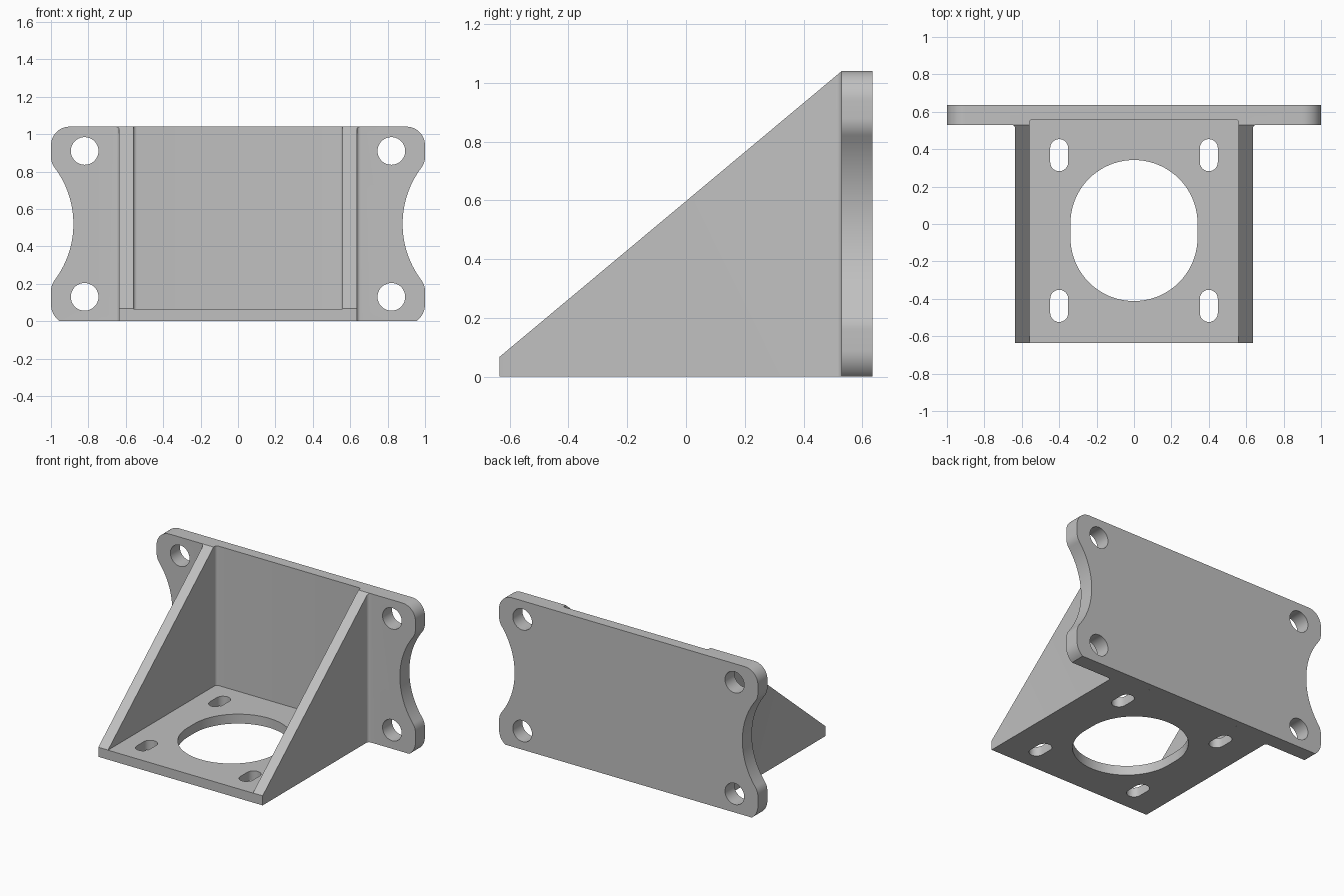
import bpy, bmesh
from math import pi, cos, sin, atan2
from mathutils import Vector

cube = bpy.data.objects.get("Cube")
if cube:
    bpy.data.objects.remove(cube, do_unlink=True)

HEIGHT = 1.04
MID = HEIGHT / 2
HOLE_Y = -0.035          # centre of the base hole pattern


def arc(cx, cy, r, a0, a1, n=12):
    return [(cx + r * cos(a0 + (a1 - a0) * i / n),
             cy + r * sin(a0 + (a1 - a0) * i / n)) for i in range(n + 1)]


def mirrored(half):
    """Close a right-hand half outline with its reflection in x."""
    return half + [(-x, y) for x, y in reversed(half)]


def slot(cx, cy, r, straight, n=24):
    return (arc(cx, cy + straight, r, 0, pi, n)
            + arc(cx, cy - straight, r, pi, 2 * pi, n))


def prism(name, outline, lo, hi, upright=False):
    """Extrude an outline along z, or along y when upright."""
    bm = bmesh.new()
    place = (lambda p: (p[0], lo, p[1])) if upright else (lambda p: (p[0], p[1], lo))
    face = bm.faces.new([bm.verts.new(place(p)) for p in outline])
    out = bmesh.ops.extrude_face_region(bm, geom=[face])
    step = Vector((0, hi - lo, 0)) if upright else Vector((0, 0, hi - lo))
    bmesh.ops.translate(bm, vec=step,
                        verts=[v for v in out["geom"] if isinstance(v, bmesh.types.BMVert)])
    bmesh.ops.recalc_face_normals(bm, faces=bm.faces)
    mesh = bpy.data.meshes.new(name)
    bm.to_mesh(mesh)
    bm.free()
    obj = bpy.data.objects.new(name, mesh)
    bpy.context.collection.objects.link(obj)
    return obj


def combine(target, tool, operation):
    mod = target.modifiers.new(operation.title(), "BOOLEAN")
    mod.operation, mod.solver, mod.object = operation, "EXACT", tool
    bpy.context.view_layer.objects.active = target
    bpy.ops.object.modifier_apply(modifier=mod.name)
    bpy.data.objects.remove(tool, do_unlink=True)


# Back plate: rounded ears with a scalloped waist on each side
tilt = atan2(0.6, 0.8)
half = [(0.953, 0)]
half += arc(0.89, 0.09, 0.11, -0.958, 0, 8)
half += arc(0.9, MID - 0.36, 0.1, 0, tilt, 8)
half += arc(1.38, MID, 0.5, pi + tilt, pi - tilt, 28)[1:-1]
half += arc(0.9, MID + 0.36, 0.1, -tilt, 0, 8)
half += arc(0.9, HEIGHT - 0.1, 0.1, 0, pi / 2)
bracket = prism("mounting_bracket", mirrored(half[1:]), 0.53, 0.635, True)

# Body with small fillets where the side walls meet the plate
half = [(0.635, -0.635)] + arc(0.655, 0.51, 0.02, pi, pi / 2, 6) + [(0.655, 0.58)]
body = prism("body", mirrored(half), 0, HEIGHT)

# Slope the tops of the side walls
bm = bmesh.new()
bm.from_mesh(body.data)
normal = Vector((0, -(HEIGHT - 0.067), 0.53 + 0.635))
cut = bmesh.ops.bisect_plane(bm, geom=bm.verts[:] + bm.edges[:] + bm.faces[:],
                             plane_co=(0, -0.635, 0.067), plane_no=normal,
                             clear_outer=True)
bmesh.ops.holes_fill(bm, edges=[e for e in bm.edges if e.is_boundary])
bmesh.ops.recalc_face_normals(bm, faces=bm.faces)
bm.to_mesh(body.data)
bm.free()
combine(bracket, body, "UNION")

# Open pocket between the walls
half = [(0.56, -0.9)] + arc(0.54, 0.54, 0.02, 0, pi / 2, 6)
combine(bracket, prism("pocket_cutter", mirrored(half), 0.066, 1.3), "DIFFERENCE")

# Large opening and four slots in the base
combine(bracket, prism("opening_cutter", slot(0, HOLE_Y, 0.34, 0.037, 40), -0.1, 0.2),
        "DIFFERENCE")
for x in (-0.4, 0.4):
    for dy in (-0.403, 0.403):
        combine(bracket, prism("slot_cutter", slot(x, HOLE_Y + dy, 0.048, 0.038, 12),
                               -0.1, 0.2), "DIFFERENCE")

# Four bolt holes in the back plate
for x in (-0.82, 0.82):
    for z in (0.13, HEIGHT - 0.13):
        combine(bracket, prism("bolt_cutter", arc(x, z, 0.074, 0, 2 * pi, 36)[:-1],
                               0.4, 0.8, True), "DIFFERENCE")

# Plain grey finish
grey = bpy.data.materials.new("light_grey")
grey.use_nodes = True
colour = (0.53, 0.53, 0.53, 1)
grey.diffuse_color = colour
grey.node_tree.nodes["Principled BSDF"].inputs["Base Color"].default_value = colour
bracket.data.materials.clear()
bracket.data.materials.append(grey)
for poly in bracket.data.polygons:
    poly.material_index = 0

bpy.ops.object.select_all(action="DESELECT")
bracket.select_set(True)
bpy.context.view_layer.objects.active = bracket
bpy.ops.object.shade_smooth_by_angle()
